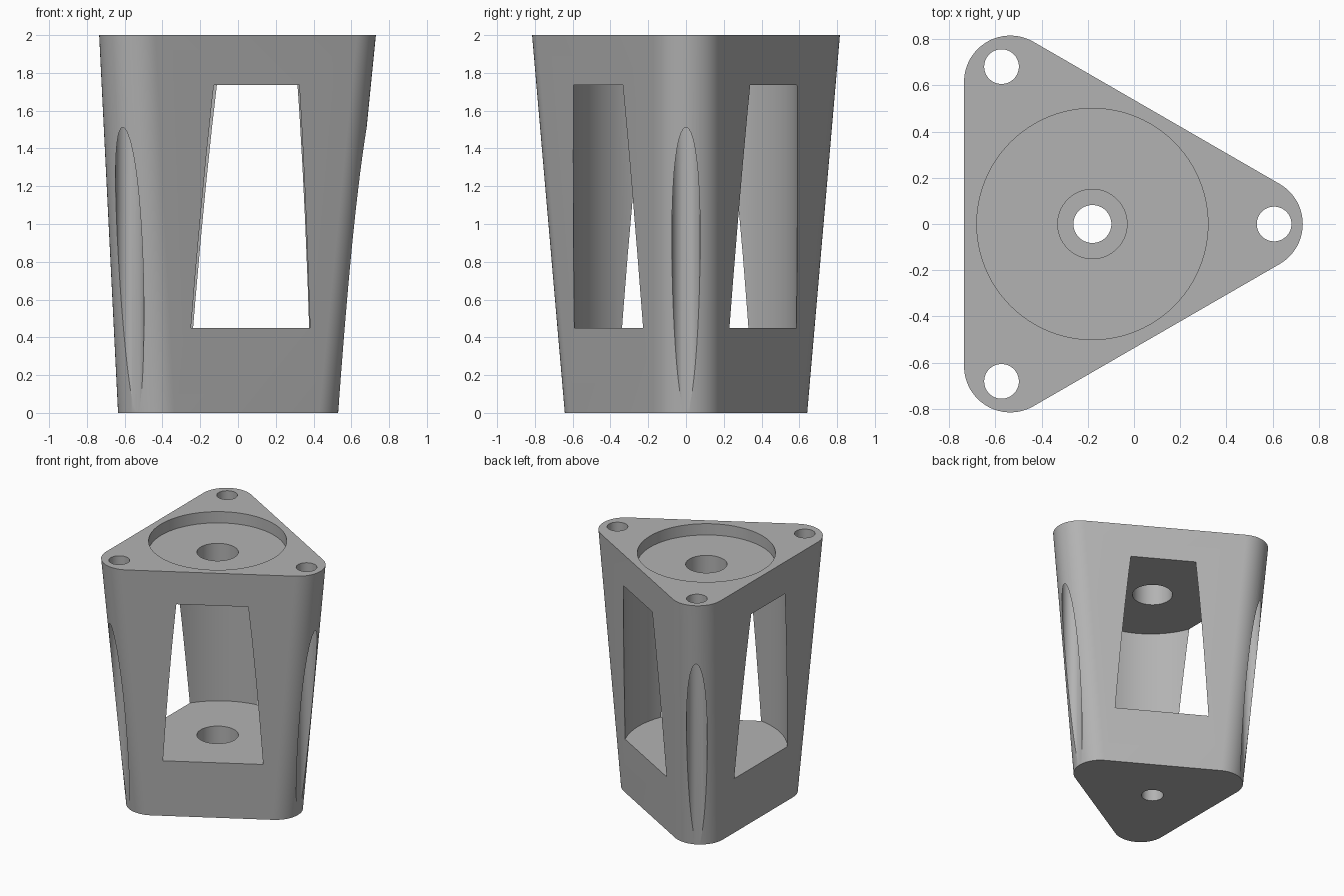
import bpy
import bmesh
from math import cos, sin, pi, radians

cube = bpy.data.objects.get("Cube")
if cube:
    bpy.data.objects.remove(cube, do_unlink=True)

AXIS = -0.18          # x of the centre bore
CORNER_RADIUS = 0.2
STEPS = 24            # segments per rounded corner

grey = bpy.data.materials.new("plain grey")
grey.use_nodes = True
colour = (0.45, 0.45, 0.45, 1)
grey.diffuse_color = colour
grey.node_tree.nodes["Principled BSDF"].inputs["Base Color"].default_value = colour


def rounded_triangle(bm, reach, z):
    """Ring of vertices around three corner circles."""
    ring = []
    for corner in range(3):
        a = corner * 2 * pi / 3
        for i in range(STEPS + 1):
            b = a - pi / 3 + i / STEPS * 2 * pi / 3
            ring.append(bm.verts.new((
                AXIS + reach * cos(a) + CORNER_RADIUS * cos(b),
                reach * sin(a) + CORNER_RADIUS * sin(b), z)))
    return ring


# Tapered triangular body
bm = bmesh.new()
low = rounded_triangle(bm, 0.51, 0)
high = rounded_triangle(bm, 0.71, 2)
n = len(low)
for i in range(n):
    j = (i + 1) % n
    bm.faces.new((low[i], low[j], high[j], high[i]))
bm.faces.new(low[::-1])
bm.faces.new(high)
mesh = bpy.data.meshes.new("tapered_body")
bm.to_mesh(mesh)
bm.free()
body = bpy.data.objects.new("tapered_body", mesh)
bpy.context.collection.objects.link(body)
mesh.materials.append(grey)


def cut(name, x, y, radius, bottom, top, sides=96):
    """Subtract an upright cylinder from the body."""
    bpy.ops.mesh.primitive_cylinder_add(
        vertices=sides, radius=radius, depth=top - bottom,
        location=(x, y, (bottom + top) / 2))
    tool = bpy.context.object
    tool.name = name
    tool.hide_render = True
    tool.data.materials.append(grey)
    mod = body.modifiers.new(name, "BOOLEAN")
    mod.operation = "DIFFERENCE"
    mod.solver = "EXACT"
    mod.object = tool
    bpy.context.view_layer.objects.active = body
    bpy.ops.object.modifier_apply(modifier=name)
    bpy.data.objects.remove(tool, do_unlink=True)


# Round chamber that breaks through the three walls as windows
cut("chamber", AXIS + 0.012, -0.004, 0.593, 0.45, 1.735, 128)
# Shallow seat in the top and stepped centre bore
cut("top_seat", AXIS, 0, 0.5, 1.91, 2.1)
cut("upper_bore", AXIS, 0, 0.15, 1.6, 2.05)
cut("lower_counterbore", AXIS, 0, 0.15, 0.2, 0.6)
cut("lower_bore", AXIS, 0, 0.082, -0.1, 0.3, 64)
# Upright screw holes that emerge as grooves on the corners
for k in range(3):
    a = k * 2 * pi / 3
    cut("screw_hole", AXIS + 0.786 * cos(a), 0.786 * sin(a), 0.075, -0.1, 2.1, 64)

bpy.ops.object.select_all(action="DESELECT")
body.select_set(True)
bpy.context.view_layer.objects.active = body
bpy.ops.object.shade_smooth_by_angle(angle=radians(25))
